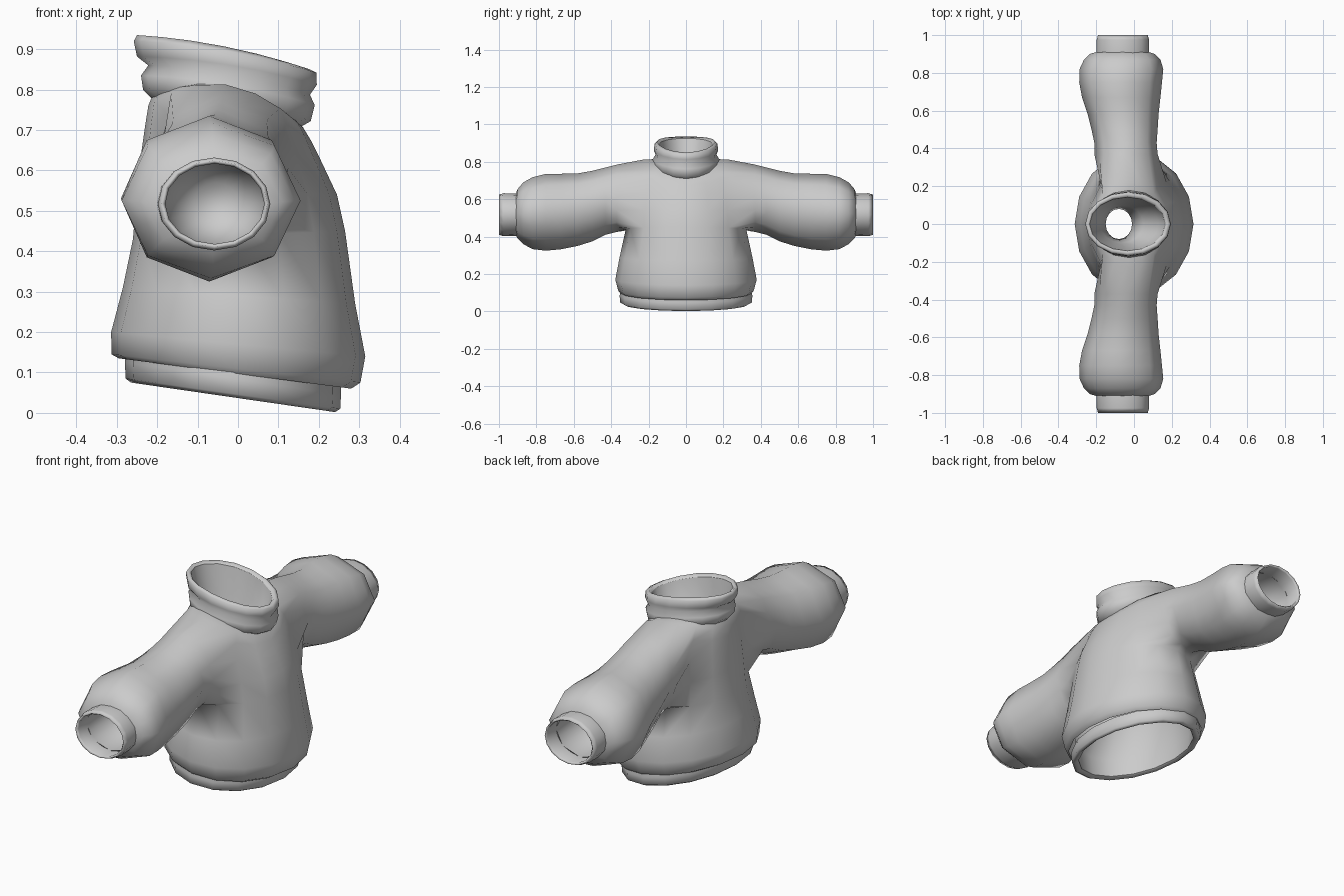
import bpy, bmesh, math
from mathutils import Vector

N = 16
cube = bpy.data.objects.get("Cube")
if cube:
    bpy.data.objects.remove(cube)

wool = bpy.data.materials.new("light_grey_wool")
wool.use_nodes = True
COL = (0.6, 0.6, 0.6, 1)
wool.diffuse_color = COL
wool.node_tree.nodes["Principled BSDF"].inputs["Base Color"].default_value = COL


def body_ring(xb, zb, xf, zf, ry, lift=0):
    """Tilted ellipse given by back point, front point, half width and side lift."""
    pts = []
    for j in range(N):
        a = math.tau * j / N
        t = (1 + math.cos(a)) / 2
        s = math.sin(a)
        pts.append(Vector((xb + (xf - xb) * t, ry * s, zb + (zf - zb) * t + lift * s * s)))
    return pts


def sleeve_ring(y, x0, x1, z0, z1, octagon=False):
    """Upright ring across the arm, round or eight-sided."""
    pts = []
    for j in range(N):
        a = math.tau * j / N
        pts.append(Vector(((x0 + x1) / 2 + (x1 - x0) / 2 * math.cos(a), y,
                           (z0 + z1) / 2 + (z1 - z0) / 2 * math.sin(a))))
    if octagon:
        for j in range(1, N, 2):
            pts[j] = (pts[j - 1] + pts[(j + 1) % N]) / 2
    return pts


def skin(bm, rings):
    for a, b in zip(rings, rings[1:]):
        for j in range(N):
            k = (j + 1) % N
            bm.faces.new((a[j], a[k], b[k], b[j]))


def finish(name, bm, mirror=False, flip=False):
    bmesh.ops.recalc_face_normals(bm, faces=bm.faces)
    if flip:
        bmesh.ops.reverse_faces(bm, faces=bm.faces)
    me = bpy.data.meshes.new(name)
    bm.to_mesh(me)
    bm.free()
    me.materials.append(wool)
    ob = bpy.data.objects.new(name, me)
    bpy.context.collection.objects.link(ob)
    for p in me.polygons:
        p.use_smooth = True
    if mirror:
        m = ob.modifiers.new("mirror", 'MIRROR')
        m.use_axis = (False, True, False)
        m.merge_threshold = 0.002
    return ob


def loft(name, rings, mirror=False, cap=False, flip=False):
    bm = bmesh.new()
    vs = [[bm.verts.new(p) for p in r] for r in rings]
    skin(bm, vs)
    if cap:
        bm.faces.new(vs[-1])
    return finish(name, bm, mirror, flip)


# Torso half with an armhole, flowing into one sleeve; mirrored across y
torso = [
    (-.295, .135, .28, .06, .35), (-.313, .145, .303, .075, .362),
    (-.314, .20, .315, .14, .378), (-.285, .31, .29, .27, .355),
    (-.26, .43, .265, .45, .322), (-.25, .55, .245, .54, .31),
    (-.24, .64, .205, .625, .295, .03), (-.23, .71, .18, .675, .265, .07),
    (-.222, .76, .162, .705, .225, .08), (-.212, .785, .155, .715, .165, .06)]
LOW, HIGH = 4, 8
sleeve = [
    (.37, -.21, .125, .425, .785), (.43, -.21, .12, .41, .77),
    (.50, -.225, .125, .375, .752), (.58, -.245, .13, .35, .738),
    (.67, -.275, .14, .332, .736), (.75, -.29, .148, .325, .735),
    (.82, -.288, .155, .333, .718), (.87, -.265, .14, .36, .69),
    (.90, -.235, .11, .39, .655), (.912, -.195, .075, .41, .625)]
bm = bmesh.new()
g = [[bm.verts.new(p) for p in body_ring(*r)[:N // 2 + 1]] for r in torso]
for i in range(len(g) - 1):
    for j in range(N // 2):
        if not (LOW <= i < HIGH and 2 <= j < 6):
            bm.faces.new((g[i][j], g[i][j + 1], g[i + 1][j + 1], g[i + 1][j]))
armhole = ([g[HIGH][j] for j in range(2, 7)]
           + [g[i][6] for i in range(HIGH - 1, LOW - 1, -1)]
           + [g[LOW][j] for j in range(5, 1, -1)]
           + [g[i][2] for i in range(LOW + 1, HIGH)])
armhole = armhole[-2:] + armhole[:-2]
arm = [[bm.verts.new(p) for p in sleeve_ring(*r, octagon=True)] for r in sleeve]
skin(bm, [armhole] + arm)
bmesh.ops.delete(bm, geom=[v for v in bm.verts if not v.link_faces], context='VERTS')
finish("torso_and_sleeves", bm, mirror=True)

# Hem band
loft("hem_band", [body_ring(*r) for r in (
    (-.28, .15, .255, .07, .35), (-.28, .125, .255, .045, .355),
    (-.278, .085, .253, .01, .352), (-.265, .075, .24, .002, .335),
    (-.25, .085, .225, .015, .315))], flip=False)

# Rolled collar
loft("collar", [body_ring(*r) for r in (
    (-.21, .775, .15, .705, .165, .03), (-.235, .80, .18, .722, .176, .02),
    (-.24, .835, .19, .762, .178, .015), (-.222, .86, .178, .787, .163, .015),
    (-.25, .882, .195, .812, .172, .015), (-.258, .92, .194, .842, .168, .015),
    (-.25, .935, .178, .85, .155, .015), (-.235, .925, .165, .84, .142, .01))])

# Inner lining narrowing from the hem to the waist, then opening to the collar
loft("lining", [body_ring(*r) for r in (
    (-.25, .085, .225, .015, .315), (-.255, .16, .25, .13, .32),
    (-.235, .32, .19, .31, .27), (-.17, .50, .05, .50, .13),
    (-.15, .60, -.01, .60, .08), (-.18, .70, .05, .68, .10),
    (-.21, .82, .13, .75, .125), (-.235, .925, .165, .84, .142, .01))], flip=True)

# Cuffs with closed inner sleeve
loft("cuffs", [sleeve_ring(*r) for r in (
    (.90, -.20, .08, .405, .63), (.975, -.198, .08, .402, .632),
    (1.0, -.19, .073, .41, .625), (.99, -.18, .065, .418, .617),
    (.90, -.19, .075, .41, .622), (.75, -.17, .06, .42, .62),
    (.66, -.11, .0, .47, .57))], mirror=True, cap=True)
